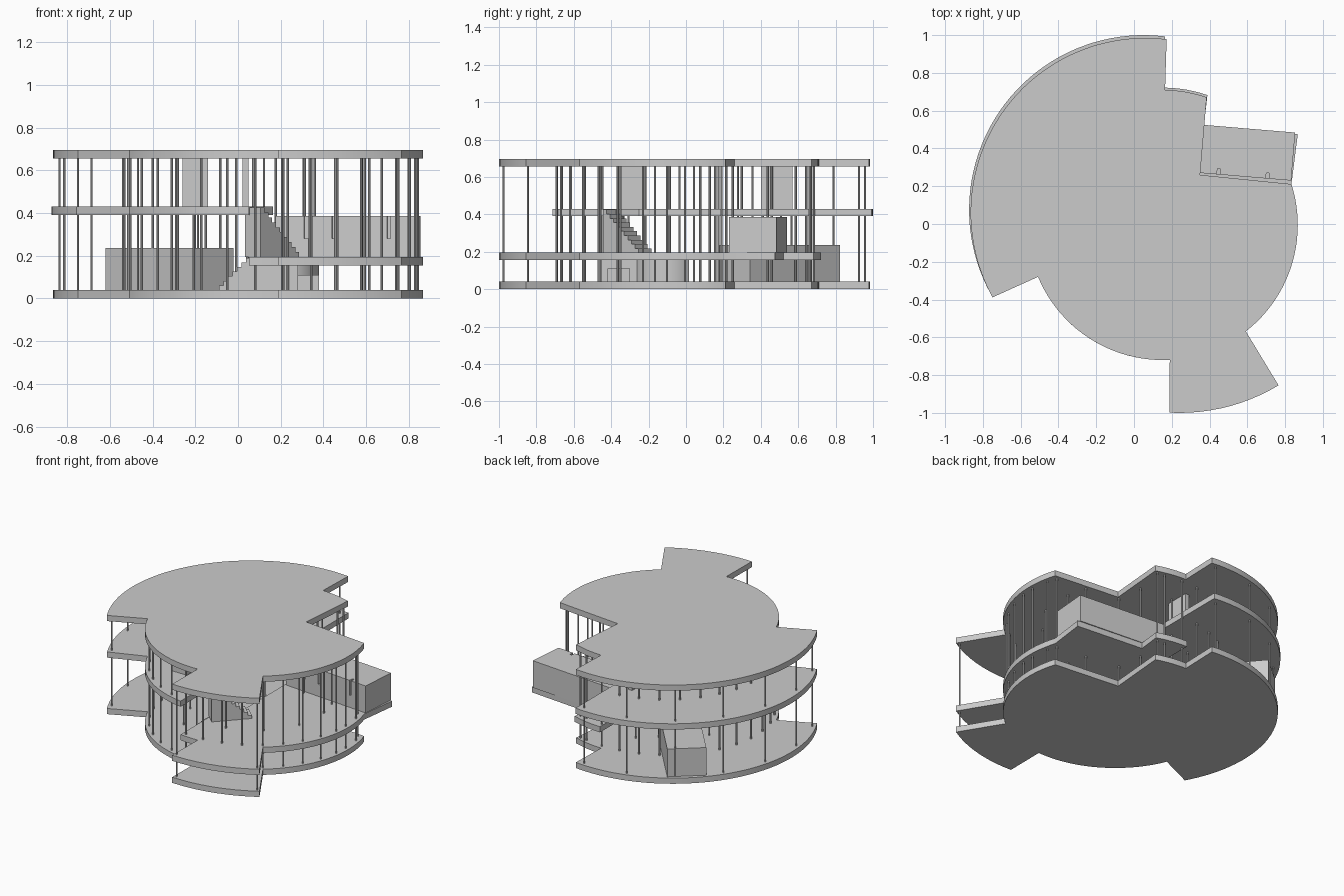
import bpy, bmesh
from math import sin, cos, radians, atan2, hypot
from mathutils import Matrix, Vector

cube = bpy.data.objects.get("Cube")
if cube:
    bpy.data.objects.remove(cube, do_unlink=True)

grey = bpy.data.materials.new("plain_grey")
grey.use_nodes = True
COLOUR = (0.6, 0.6, 0.6, 1)
grey.diffuse_color = COLOUR
grey.node_tree.nodes["Principled BSDF"].inputs["Base Color"].default_value = COLOUR

DISC, DISC_R = (0.152, -0.005), 0.715
CRESCENT, CRESCENT_R = (0.06, 0.06), 0.925
TERRACE, TERRACE_R = (0.24, 0.02), 1.02
GROUND, LEVEL_1, LEVEL_2, ROOF = 0.0, 0.155, 0.39, 0.655
THICK = 0.04


def finish(bm, name, smooth=False):
    bmesh.ops.recalc_face_normals(bm, faces=bm.faces)
    mesh = bpy.data.meshes.new(name)
    bm.to_mesh(mesh)
    bm.free()
    mesh.materials.append(grey)
    obj = bpy.data.objects.new(name, mesh)
    bpy.context.collection.objects.link(obj)
    if smooth:
        bpy.ops.object.select_all(action="DESELECT")
        obj.select_set(True)
        bpy.context.view_layer.objects.active = obj
        bpy.ops.object.shade_smooth_by_angle(angle=radians(30))
    return obj


def polar(c, r, a):
    return (c[0] + r * cos(radians(a)), c[1] + r * sin(radians(a)))


def arc(c, r, a0, a1):
    n = max(3, int(abs(a1 - a0) / 3))
    return [polar(c, r, a0 + (a1 - a0) * i / n) for i in range(n + 1)]


def add_prism(bm, outline, z0, z1):
    face = bm.faces.new([bm.verts.new((x, y, z0)) for x, y in outline])
    out = bmesh.ops.extrude_face_region(bm, geom=[face])["geom"]
    top = [g for g in out if isinstance(g, bmesh.types.BMVert)]
    bmesh.ops.translate(bm, verts=top, vec=(0, 0, z1 - z0))


def prism(name, outline, z0, z1, smooth=False):
    bm = bmesh.new()
    add_prism(bm, outline, z0, z1)
    return finish(bm, name, smooth)


def strip(a, b, width):
    """Rectangle along a-b, extending to the left by width."""
    a, b = Vector(a), Vector(b)
    d = (b - a).normalized()
    side = Vector((-d.y, d.x)) * width
    return [a, b, b + side, a + side]


# Ground and roof slabs share one outline
full = ([(0.35, 0.26)] + arc(DISC, DISC_R, 71, 89)
        + arc(CRESCENT, CRESCENT_R, 83, 209)
        + arc(DISC, DISC_R, 202.6, 273)
        + arc(TERRACE, TERRACE_R, 267, 301)
        + arc(DISC, DISC_R, 308, 377.6))
prism("ground_slab", full, GROUND, GROUND + THICK, True)
prism("roof_slab", full, ROOF, ROOF + THICK, True)

# Split mid levels: east half low, west half high
prism("lower_floor",
      arc(DISC, DISC_R, 262, 273) + arc(TERRACE, TERRACE_R, 267, 301)
      + arc(DISC, DISC_R, 308, 377.6)
      + [(0.867, 0.475), (0.37, 0.52)] + arc(DISC, DISC_R + 0.012, 71, 89)
      + [(0.165, -0.25), (0.05, -0.4)],
      LEVEL_1, LEVEL_1 + THICK, True)
prism("upper_floor",
      arc((0.052, 0.075), CRESCENT_R, 83, 209) + arc(DISC, DISC_R, 202.6, 262)
      + [(0.05, -0.4), (0.165, -0.25)],
      LEVEL_2, LEVEL_2 + THICK, True)

# Side pavilion: core with a slotted front wall
p0, p1 = Vector((0.175, 0.285)), Vector((0.832, 0.23))
along = (p1 - p0).normalized()
inward = Vector((-along.y, along.x))
length = (p1 - p0).length
floor_z, sill_z, top_z = LEVEL_1 + THICK, 0.28, 0.385
prism("pavilion_core", strip(p0 + inward * 0.03, p1 + inward * 0.03, 0.225), floor_z, top_z)
prism("pavilion_sill_wall", strip(p0, p1, 0.03), floor_z, sill_z)
bm = bmesh.new()
edges = [0, 0.135, 0.158, 0.265, 0.282, 0.525, 0.54, length]
for s, e in zip(edges[::2], edges[1::2]):
    add_prism(bm, strip(p0 + along * s, p0 + along * e, 0.03), sill_z, top_z)
finish(bm, "pavilion_front_piers")

# Low room on the ground floor
prism("ground_room", strip((-0.62, 0.66), (-0.21, 0.18), 0.25), THICK, 0.235)

# Partitions upstairs
prism("upper_closet", strip((-0.26, -0.37), (-0.14, -0.37), 0.15), LEVEL_2 + THICK, ROOF)
prism("upper_partition", strip((0.02, 0.4), (0.05, 0.4), 0.17), LEVEL_2 + THICK, ROOF)

# Core under the lower floor
prism("core_room", strip((0.06, -0.47), (0.28, -0.47), 0.22), THICK, LEVEL_1)
prism("counter", strip((0.28, -0.42), (0.38, -0.42), 0.12), THICK, 0.11)
prism("curved_wall", arc((0.2, -0.1), 0.18, -90, 40) + arc((0.2, -0.1), 0.165, 40, -90),
      THICK, LEVEL_1, True)


def stair(name, start, end, z0, z1, base, width, count):
    """Solid flight of steps rising from start to end."""
    start, end = Vector(start), Vector(end)
    d = (end - start).normalized()
    half = Vector((-d.y, d.x)) * width / 2
    bm = bmesh.new()
    for i in range(count):
        a = start.lerp(end, i / count) - half
        b = start.lerp(end, (i + 1) / count) - half
        add_prism(bm, strip(a, b, width), base, z0 + (z1 - z0) * (i + 1) / count)
    finish(bm, name)


stair("upper_stair", (0.25, -0.22), (0.07, -0.41), 0.195, 0.425, 0.195, 0.1, 10)
stair("lower_stair", (-0.09, -0.4), (0.06, -0.4), 0.04, 0.19, 0.04, 0.13, 7)


# Slender posts
def posts(name, points, z0, z1, r):
    bm = bmesh.new()
    for x, y in points:
        bmesh.ops.create_cone(bm, cap_ends=True, segments=10, radius1=r, radius2=r,
                              depth=z1 - z0,
                              matrix=Matrix.Translation((x, y, (z0 + z1) / 2)))
    finish(bm, name, True)


def in_notch(p):
    return p[0] > 0.34 and 0.2 < p[1] < 0.69


facade = [polar(DISC, 0.69, a) for a in range(0, 360, 11)]
posts("facade_posts", [p for p in facade if not in_notch(p)], THICK, ROOF, 0.006)
inner = [polar(DISC, 0.47, a) for a in range(10, 370, 30)]
posts("inner_posts", [p for p in inner if not in_notch(p)], THICK, ROOF, 0.006)
posts("crescent_posts", [polar(CRESCENT, 0.9, a) for a in range(86, 210, 20)],
      THICK, ROOF, 0.005)
posts("terrace_posts", [(0.205, -0.975), (0.74, -0.845)], THICK, ROOF, 0.005)
posts("notch_posts", [(0.36, 0.66), (0.335, 0.25), (0.58, 0.215), (0.8, 0.19)],
      THICK, ROOF, 0.006)
